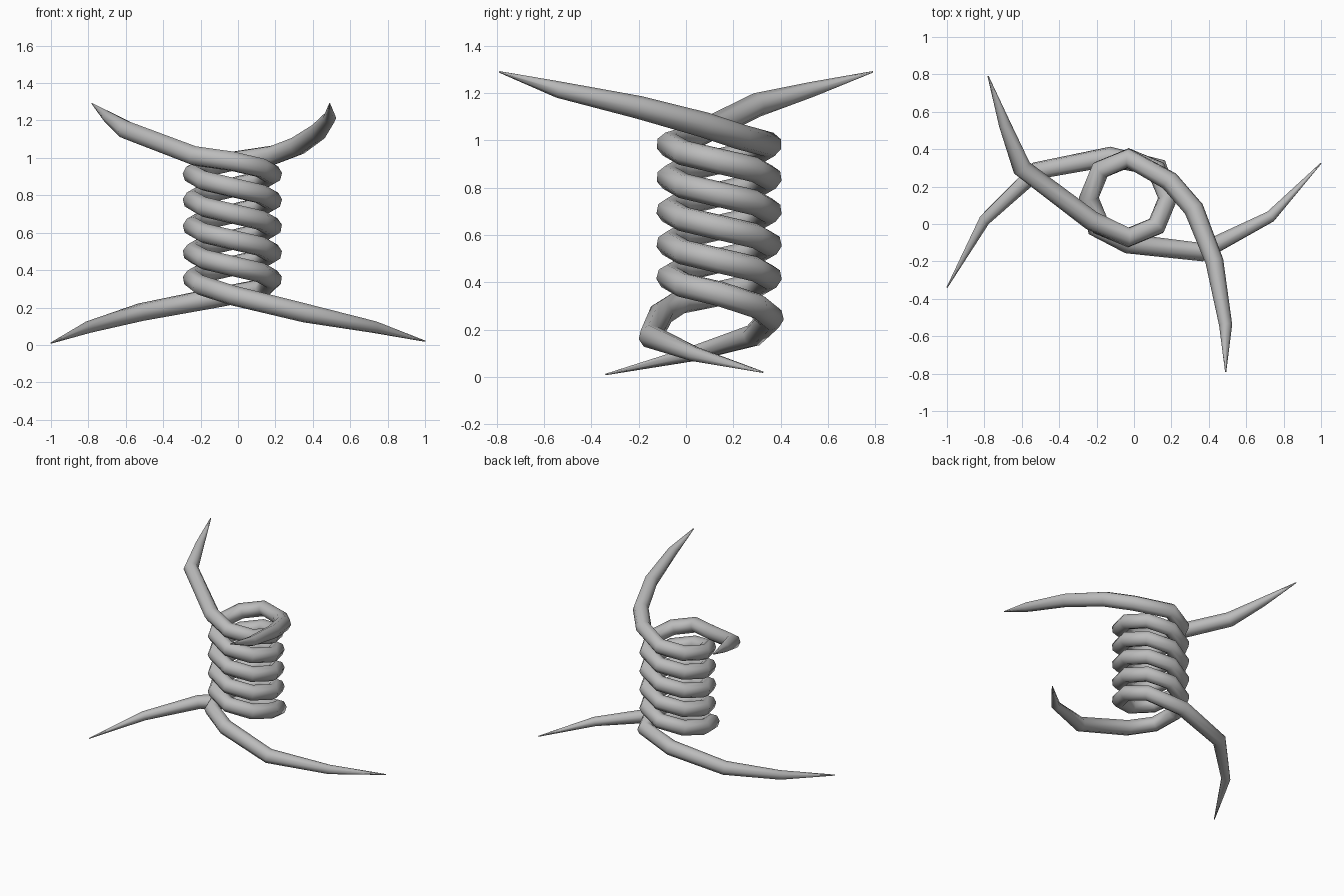
import bpy
from math import cos, sin, radians

cube = bpy.data.objects.get("Cube")
if cube:
    bpy.data.objects.remove(cube)

# Plain steel for the whole barb
steel = bpy.data.materials.new("grey_steel")
steel.use_nodes = True
colour = (0.5, 0.5, 0.5, 1)
steel.diffuse_color = colour
steel.node_tree.nodes["Principled BSDF"].inputs["Base Color"].default_value = colour

CENTRE_X, CENTRE_Y = -0.03, 0.14
COIL_RADIUS, WIRE, PITCH, TOP = 0.212, 0.054, 0.28, 0.982


def coil(start, end):
    """Descending helix, eight points per turn, as (x, y, z, thickness)."""
    return [(CENTRE_X + COIL_RADIUS * cos(radians(a)),
             CENTRE_Y + COIL_RADIUS * sin(radians(a)),
             TOP - PITCH * (a - start) / 360, 1)
            for a in range(start, end + 1, 45)]


def strand(name, path):
    """Round wire swept along a path with a thickness at each point."""
    curve = bpy.data.curves.new(name, "CURVE")
    curve.dimensions = "3D"
    curve.bevel_depth = WIRE
    curve.bevel_resolution = 2
    curve.use_fill_caps = True
    spline = curve.splines.new("POLY")
    spline.points.add(len(path) - 1)
    for point, (x, y, z, thick) in zip(spline.points, path):
        point.co = (x, y, z, 1)
        point.radius = thick
    curve.materials.append(steel)
    obj = bpy.data.objects.new(name, curve)
    bpy.context.collection.objects.link(obj)
    bpy.ops.object.select_all(action="DESELECT")
    obj.select_set(True)
    bpy.context.view_layer.objects.active = obj
    bpy.ops.object.convert(target="MESH")
    bpy.ops.object.shade_smooth()


# Strand whose upper spike points back and lower spike points right
strand("back_spike_strand",
       [(-0.78, 0.79, 1.29, 0.06), (-0.69, 0.53, 1.215, 0.6),
        (-0.60, 0.30, 1.15, 0.95), (-0.23, 0.02, 1.01, 1)]
       + coil(-90, 720)
       + [(0.13, 0.30, 0.30, 1), (-0.13, 0.36, 0.25, 1),
          (-0.52, 0.285, 0.175, 0.9), (-0.80, 0.02, 0.095, 0.6),
          (-1.0, -0.34, 0.01, 0.06)])

# Strand whose upper spike points forward and lower spike points left
strand("front_spike_strand",
       [(0.49, -0.79, 1.29, 0.06), (0.49, -0.54, 1.215, 0.65),
        (0.43, -0.20, 1.14, 0.9), (0.32, 0.08, 1.065, 1),
        (0.19, 0.23, 1.015, 1)]
       + coil(90, 900)
       + [(-0.20, -0.02, 0.32, 1), (-0.03, -0.105, 0.265, 1),
          (0.36, -0.15, 0.17, 0.95), (0.73, 0.04, 0.095, 0.6),
          (1.0, 0.325, 0.02, 0.06)])
